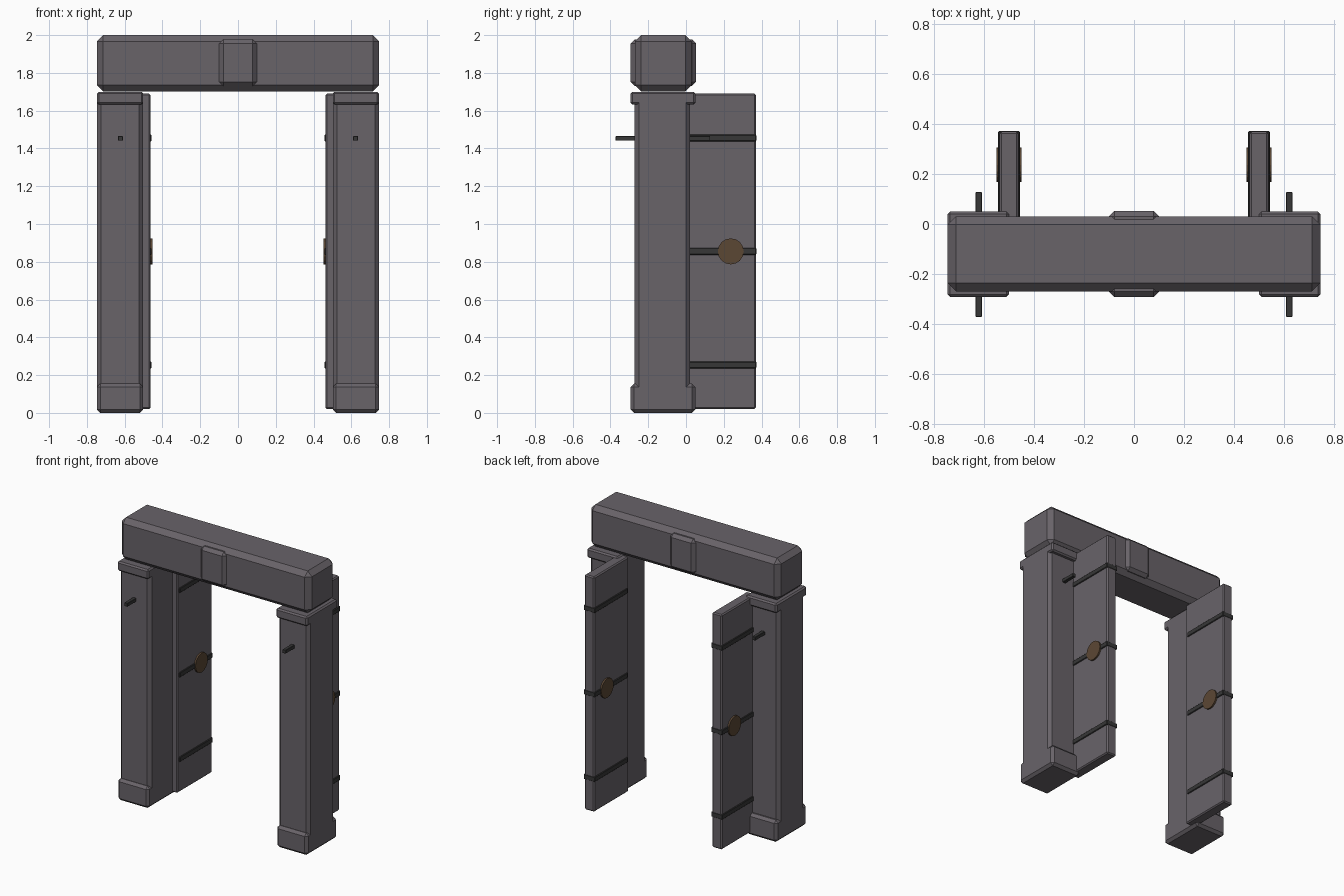
import bpy
import math

if "Cube" in bpy.data.objects:
    bpy.data.objects.remove(bpy.data.objects["Cube"])


def material(name, color):
    m = bpy.data.materials.new(name)
    m.diffuse_color = (*color, 1)
    m.use_nodes = True
    m.node_tree.nodes["Principled BSDF"].inputs["Base Color"].default_value = m.diffuse_color
    return m


STONE = material("grey stone", (0.139, 0.125, 0.141))
IRON = material("dark iron", (0.038, 0.038, 0.038))
BRONZE = material("old bronze", (0.105, 0.063, 0.034))


def box(name, x, y, z, mat, bevel=0.0):
    """Chamfered box from (min, max) extents on each axis."""
    bpy.ops.mesh.primitive_cube_add(
        size=1, location=[(a + b) / 2 for a, b in (x, y, z)])
    ob = bpy.context.object
    ob.name = name
    ob.scale = [b - a for a, b in (x, y, z)]
    bpy.ops.object.transform_apply(location=False, rotation=False, scale=True)
    ob.data.materials.append(mat)
    if bevel:
        mod = ob.modifiers.new("chamfer", "BEVEL")
        mod.width = bevel
        mod.segments = 1
    return ob


# Lintel with a keystone showing on both faces
box("lintel", (-0.747, 0.747), (-0.27, 0.03), (1.702, 2.0), STONE, 0.033)
box("keystone", (-0.1, 0.1), (-0.293, 0.053), (1.73, 1.978), STONE, 0.022)

for side, s in (("left", -1), ("right", 1)):
    def span(a, b):
        return tuple(sorted((s * a, s * b)))

    # Gate post: base, shaft and cap
    post = span(0.502, 0.747)
    box(side + "_post_base", post, (-0.293, 0.05), (0, 0.155), STONE, 0.018)
    box(side + "_post_shaft", post, (-0.272, 0.022), (0.01, 1.69), STONE, 0.022)
    box(side + "_post_cap", post, (-0.293, 0.05), (1.632, 1.7), STONE, 0.01)

    # Iron peg running through the post
    box(side + "_post_peg", span(0.61, 0.635), (-0.372, 0.128),
        (1.441, 1.466), IRON, 0.002)

    # Open door leaf with three straps
    box(side + "_door", span(0.463, 0.54), (-0.02, 0.37), (0.02, 1.69), STONE, 0.008)
    for i, z in enumerate((0.254, 0.855, 1.455)):
        box(f"{side}_door_strap_{i + 1}", span(0.457, 0.546), (0.0, 0.372),
            (z - 0.018, z + 0.018), IRON, 0.004)

    # Round handle plate showing on both door faces
    bpy.ops.mesh.primitive_cylinder_add(
        vertices=16, radius=0.069, depth=0.1,
        location=(s * 0.5015, 0.237, 0.855), rotation=(0, math.pi / 2, 0))
    disc = bpy.context.object
    disc.name = side + "_door_handle_plate"
    disc.data.materials.append(BRONZE)
